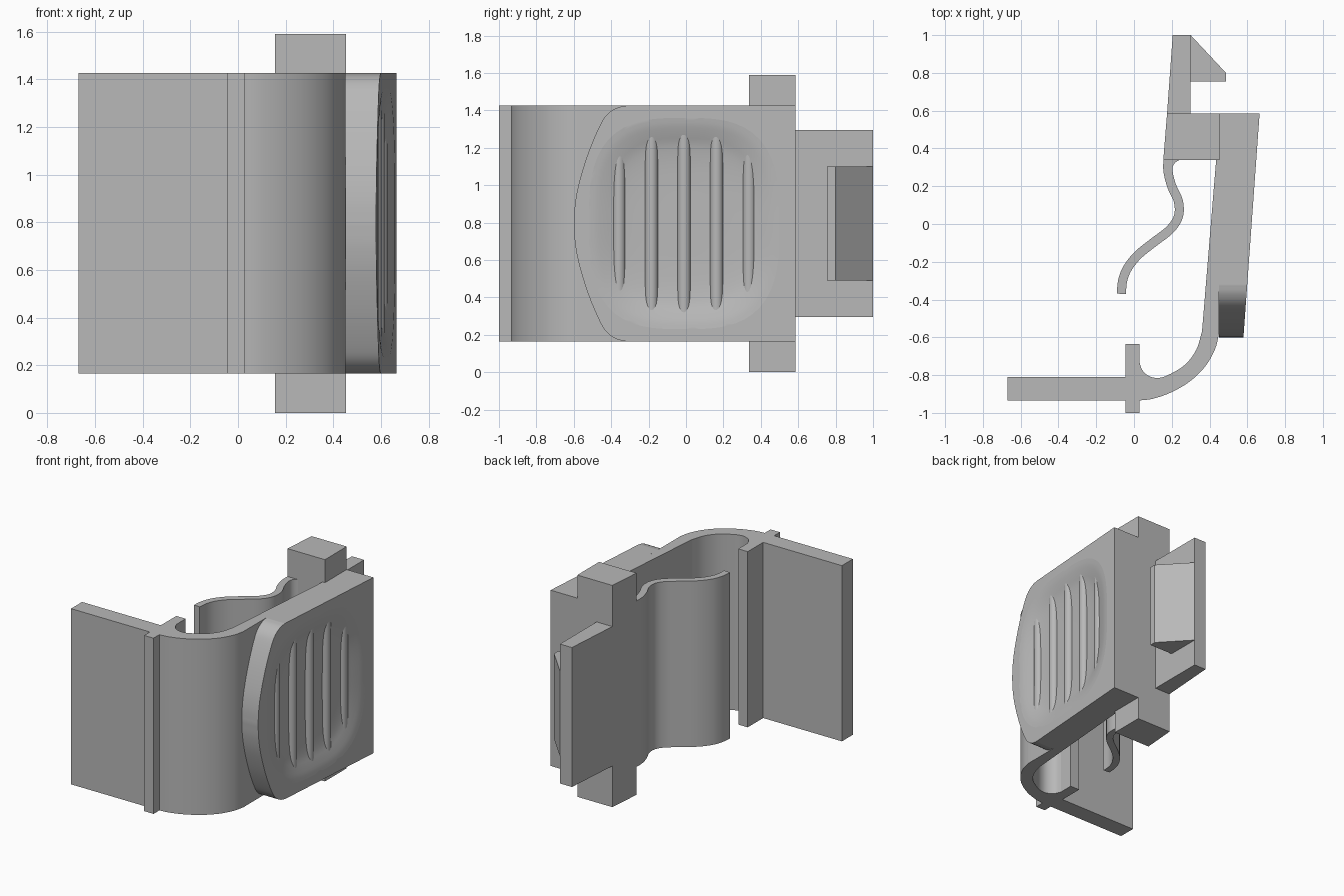
import bpy
import bmesh
from math import cos, sin, pi, radians
from mathutils import Vector

cube = bpy.data.objects.get("Cube")
if cube:
    bpy.data.objects.remove(cube, do_unlink=True)

grey = bpy.data.materials.new("plain_grey")
grey.use_nodes = True
grey.diffuse_color = (0.48, 0.48, 0.48, 1)
grey.node_tree.nodes["Principled BSDF"].inputs["Base Color"].default_value = grey.diffuse_color

MID = 0.795            # mid height of the whole clip
LOW, HIGH = 0.165, 1.425


def spline(points, steps=6):
    """Smooth curve passing through the given 2D points."""
    p = [Vector(q) for q in points]
    p = [2 * p[0] - p[1]] + p + [2 * p[-1] - p[-2]]
    out = []
    for a, b, c, d in zip(p, p[1:], p[2:], p[3:]):
        for i in range(steps):
            t = i / steps
            out.append(0.5 * (2 * b + (c - a) * t + (2 * a - 5 * b + 4 * c - d) * t ** 2
                              + (3 * b - a - 3 * c + d) * t ** 3))
    return out + [p[-2]]


def loft(name, rings, angle=30):
    """Closed solid through a list of matching rings."""
    bm = bmesh.new()
    loops = [[bm.verts.new(v) for v in ring] for ring in rings]
    n = len(loops[0])
    for a, b in zip(loops, loops[1:]):
        for i in range(n):
            j = (i + 1) % n
            bm.faces.new((a[i], a[j], b[j], b[i]))
    bm.faces.new(loops[0][::-1])
    bm.faces.new(loops[-1])
    bmesh.ops.recalc_face_normals(bm, faces=bm.faces)
    mesh = bpy.data.meshes.new(name)
    bm.to_mesh(mesh)
    bm.free()
    mesh.materials.append(grey)
    obj = bpy.data.objects.new(name, mesh)
    bpy.context.collection.objects.link(obj)
    smooth(obj, angle)
    return obj


def smooth(obj, angle):
    bpy.ops.object.select_all(action="DESELECT")
    obj.select_set(True)
    bpy.context.view_layer.objects.active = obj
    bpy.ops.object.shade_smooth_by_angle(angle=radians(angle))


def prism(name, outline, z0=LOW, z1=HIGH):
    return loft(name, [[(x, y, z) for x, y in outline] for z in (z0, z1)])


def rect(x0, x1, y0, y1):
    return [(x0, y0), (x1, y0), (x1, y1), (x0, y1)]


# Side wall and cross flange
prism("side_wall", rect(-0.67, -0.04, -0.935, -0.81))
prism("cross_flange", rect(-0.045, 0.03, -1, -0.635))

# Bent arm running from the flange to the block
outer = spline([(0.02, -0.935), (0.1, -0.925), (0.2, -0.89), (0.3, -0.83),
                (0.38, -0.75), (0.43, -0.66), (0.45, -0.58)])
inner = spline([(0.025, -0.72), (0.045, -0.775), (0.08, -0.805), (0.125, -0.815), (0.18, -0.8),
                (0.27, -0.745), (0.33, -0.665), (0.36, -0.57)])
prism("bent_arm", outer + [(0.45, 0.58), (0.44, 0.58), (0.435, 0.34)] + inner[::-1])

# Tall block, latch plate and hook
prism("tall_block", [(0.155, 0.338), (0.453, 0.338), (0.453, 0.585), (0.175, 0.585)], 0, 2 * MID)
prism("latch_plate", [(0.174, 0.57), (0.3, 0.57), (0.3, 1), (0.205, 1)], 0.295, 1.295)
prism("latch_hook", [(0.295, 0.755), (0.487, 0.755), (0.487, 0.8), (0.3, 1), (0.295, 1)], 0.49, 1.1)

# Wavy spring tongue
centre = spline([(0.18, 0.35), (0.18, 0.28), (0.2, 0.2), (0.235, 0.12), (0.235, 0.04), (0.19, -0.03),
                 (0.1, -0.1), (0.02, -0.165), (-0.035, -0.235), (-0.06, -0.3), (-0.067, -0.37)])
sides = [[], []]
for i, p in enumerate(centre):
    along = (centre[min(i + 1, len(centre) - 1)] - centre[max(i - 1, 0)]).normalized()
    across = Vector((-along.y, along.x)) * 0.024
    sides[0].append(p + across)
    sides[1].append(p - across)
prism("spring_tongue", sides[0] + sides[1][::-1], 0.2, 1.39)
fillet = [(0.255 - 0.052 * sin(a * pi / 12), 0.29 + 0.05 * cos(a * pi / 12)) for a in range(7)]
prism("tongue_fillet", fillet + [(0.19, 0.29), (0.19, 0.345), (0.255, 0.345)], 0.2, 1.39)


# Thumb pad with a slanted outer face
def pad_x(y):
    return 0.58 + (y + 0.59) * 0.0723


edge = spline([(-0.32, HIGH), (-0.37, 1.413), (-0.42, 1.38), (-0.46, 1.32), (-0.52, 1.18),
               (-0.57, 1.02), (-0.593, 0.9), (-0.6, MID)])
lower = [(y, 2 * MID - z) for y, z in edge[-2::-1]]
outline = [(0.585, HIGH)] + [tuple(p) for p in edge] + lower + [(0.585, LOW)]
pad = loft("thumb_pad", [[(0.45, y, z) for y, z in outline],
                         [(pad_x(y), y, z) for y, z in outline]])

# Shallow dish cut into the pad
PAD_Y = -0.01


def dish_ring(inset, depth, count=72):
    ring = []
    for i in range(count):
        c, s = cos(2 * pi * i / count), sin(2 * pi * i / count)
        r = (abs(c) ** 3 + abs(s) ** 3) ** (-1 / 3)
        y = PAD_Y + (0.51 - inset) * r * c
        ring.append((pad_x(y) - depth, y, MID + (0.565 - inset) * r * s))
    return ring


slope = spline([(0, 0), (0.04, 0.006), (0.09, 0.02), (0.15, 0.038), (0.25, 0.05), (0.4, 0.055)], 3)
cutter = loft("dish_cutter", [dish_ring(0, -0.05)] + [dish_ring(*p) for p in slope])
cutter.hide_render = True
cut = pad.modifiers.new("dish", "BOOLEAN")
cut.operation = "DIFFERENCE"
cut.solver = "EXACT"
cut.object = cutter
bpy.context.view_layer.objects.active = pad
bpy.ops.object.modifier_apply(modifier=cut.name)
bpy.data.objects.remove(cutter, do_unlink=True)
smooth(pad, 25)
weighted = pad.modifiers.new("even_shading", "WEIGHTED_NORMAL")
weighted.keep_sharp = True

# Grip ribs standing in the dish, their ends sunk into its walls
for k in range(-2, 3):
    y = PAD_Y + 0.174 * k
    reach = 0.42 if abs(k) == 2 else 0.5
    circle = [(pad_x(y) - 0.055 + 0.035 * cos(a * pi / 12), y + 0.035 * sin(a * pi / 12))
              for a in range(24)]
    prism(f"grip_rib_{k + 3}", circle, MID - reach, MID + reach)
